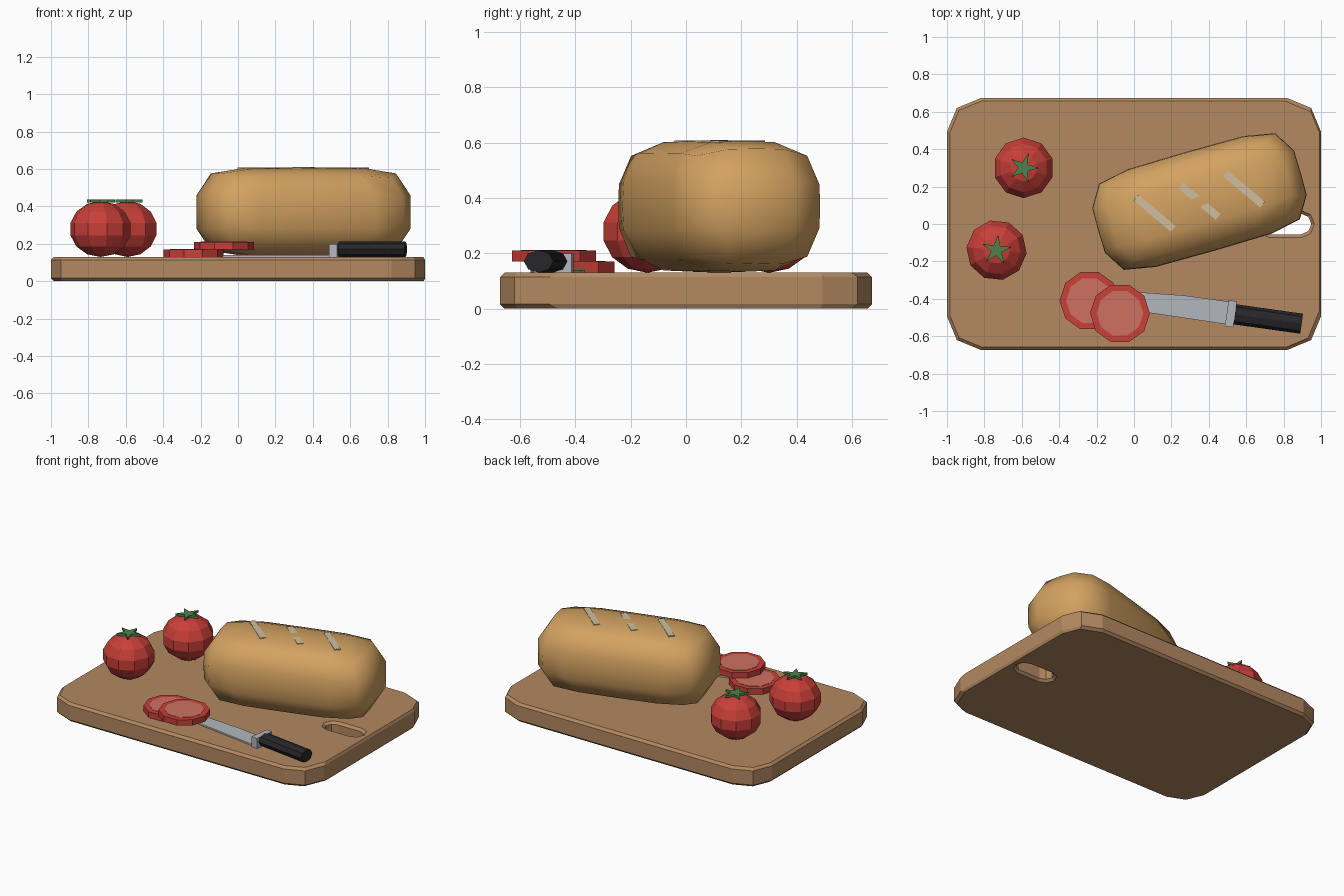
import bpy, bmesh, math
from mathutils import Matrix

if "Cube" in bpy.data.objects:
    bpy.data.objects.remove(bpy.data.objects["Cube"])


def mat(name, rgb):
    m = bpy.data.materials.new(name)
    m.diffuse_color = (*rgb, 1)
    m.use_nodes = True
    m.node_tree.nodes["Principled BSDF"].inputs["Base Color"].default_value = m.diffuse_color
    return m


WOOD = mat("wood", (0.45, 0.25, 0.12))
CRUST = mat("crust", (0.65, 0.36, 0.12))
CREAM = mat("cream", (0.62, 0.52, 0.35))
RED = mat("red", (0.58, 0.05, 0.04))
FLESH = mat("flesh", (0.62, 0.16, 0.12))
GREEN = mat("green", (0.08, 0.22, 0.07))
STEEL = mat("steel", (0.45, 0.47, 0.5))
BLACK = mat("black", (0.02, 0.02, 0.023))


def finish(name, bm, material, loc=(0, 0, 0), rot=0.0):
    bmesh.ops.recalc_face_normals(bm, faces=bm.faces)
    me = bpy.data.meshes.new(name)
    bm.to_mesh(me)
    bm.free()
    ob = bpy.data.objects.new(name, me)
    ob.location = loc
    ob.rotation_euler.z = math.radians(rot)
    bpy.context.collection.objects.link(ob)
    if material:
        me.materials.append(material)
    return ob


def prism(name, pts, z0, z1, material, loc=(0, 0, 0), rot=0.0):
    bm = bmesh.new()
    f = bm.faces.new([bm.verts.new((x, y, z0)) for x, y in pts])
    top = bmesh.ops.extrude_face_region(bm, geom=[f])["geom"]
    for v in top:
        if isinstance(v, bmesh.types.BMVert):
            v.co.z = z1
    return finish(name, bm, material, loc, rot)


def box(name, size, material, loc, rot):
    x, y, z = (s / 2 for s in size)
    return prism(name, [(-x, -y), (x, -y), (x, y), (-x, y)], -z, z, material, loc, rot)


def arc(cx, cy, r, a0, a1, n):
    return [(cx + r * math.cos(math.radians(a0 + (a1 - a0) * i / n)),
             cy + r * math.sin(math.radians(a0 + (a1 - a0) * i / n))) for i in range(n + 1)]


def ngon(r, n):
    return arc(0, 0, r, 0, 360, n)[:-1]


# Cutting board with chamfered rims and a slot
outline = []
for sx, sy, a in ((1, 1, 0), (-1, 1, 90), (-1, -1, 180), (1, -1, 270)):
    outline += arc(sx * 0.82, sy * 0.493, 0.18, a, a + 90, 2)
board = prism("cutting_board", outline, 0, 0.13, WOOD)
slot = arc(0.893, 0, 0.055, -90, 90, 4) + arc(0.725, 0, 0.055, 90, 270, 4)
cutter = prism("slot_cutter", slot, -0.1, 0.25, None)
cutter.hide_render = True
cutter.hide_viewport = False
cutter.display_type = 'WIRE'
cut = board.modifiers.new("slot", 'BOOLEAN')
cut.operation = 'DIFFERENCE'
cut.object = cutter
cut.solver = 'EXACT'
bev = board.modifiers.new("chamfer", 'BEVEL')
bev.width = 0.016
bev.segments = 1
bev.limit_method = 'ANGLE'
bev.angle_limit = math.radians(60)

# Bread loaf: gridded cube rounded into a long soft block
bm = bmesh.new()
bmesh.ops.create_cube(bm, size=2)
bmesh.ops.subdivide_edges(bm, edges=bm.edges[:], cuts=3, use_grid_fill=True)
for v in bm.verts:
    a, b, c = (k if abs(abs(k) - 0.5) > 0.1 else math.copysign(m, k)
               for k, m in zip(v.co, (0.58, 0.45, 0.38)))
    r = (abs(b) ** 3.2 + abs(c) ** 3.2) ** (1 / 3.2)
    d = (abs(a) ** 5 + r ** 5) ** 0.2
    v.co = (0.563 * a / d, 0.275 * b / d, 0.24 * c / d)
for f in bm.faces:
    f.smooth = True
finish("bread_loaf", bm, CRUST, (0.35, 0.12, 0.37), 16)

# Scores on the loaf
for i, (x, y) in enumerate(((0.11, 0.058), (0.35, 0.122), (0.588, 0.187))):
    box(f"bread_score_{i + 1}", (0.26, 0.04, 0.02), CREAM, (x, y, 0.5987), -40)

# Tomatoes with star-shaped leaves
star = [(r * math.cos(math.pi * k / 5), r * math.sin(math.pi * k / 5))
        for k in range(10) for r in ((0.08, 0.03)[k % 2],)]
for i, (x, y, rot) in enumerate(((-0.59, 0.3, 0), (-0.735, -0.14, 12))):
    bm = bmesh.new()
    bmesh.ops.create_uvsphere(bm, u_segments=10, v_segments=7, radius=0.166,
                              matrix=Matrix.Diagonal((1, 1, 0.9, 1)))
    finish(f"tomato_{i + 1}", bm, RED, (x, y, 0.279), rot)
    prism(f"tomato_leaf_{i + 1}", star, 0.422, 0.438, GREEN, (x, y, 0), rot)

# Tomato slices
for i, (x, y, z) in enumerate(((-0.238, -0.41, 0.13), (-0.075, -0.478, 0.17))):
    prism(f"tomato_slice_{i + 1}", ngon(0.16, 10), z, z + 0.04, RED, (x, y, 0))
    prism(f"slice_flesh_{i + 1}", ngon(0.125, 10), z + 0.03, z + 0.042, FLESH, (x, y, 0))

# Knife
prism("knife_blade", [(0.51, -0.415), (0.27, -0.382), (0.03, -0.365), (-0.1, -0.4),
                      (-0.08, -0.45), (0.08, -0.475), (0.5, -0.537)], 0.13, 0.14, STEEL)
box("knife_bolster", (0.045, 0.14, 0.07), STEEL, (0.518, -0.48, 0.165), -8)
bm = bmesh.new()
bmesh.ops.create_cone(bm, cap_ends=True, segments=8, radius1=0.054, radius2=0.054, depth=0.36,
                      matrix=Matrix.Diagonal((1, 1, 0.75, 1)) @ Matrix.Rotation(math.pi / 2, 4, 'Y'))
finish("knife_handle", bm, BLACK, (0.718, -0.508, 0.171), -8)
